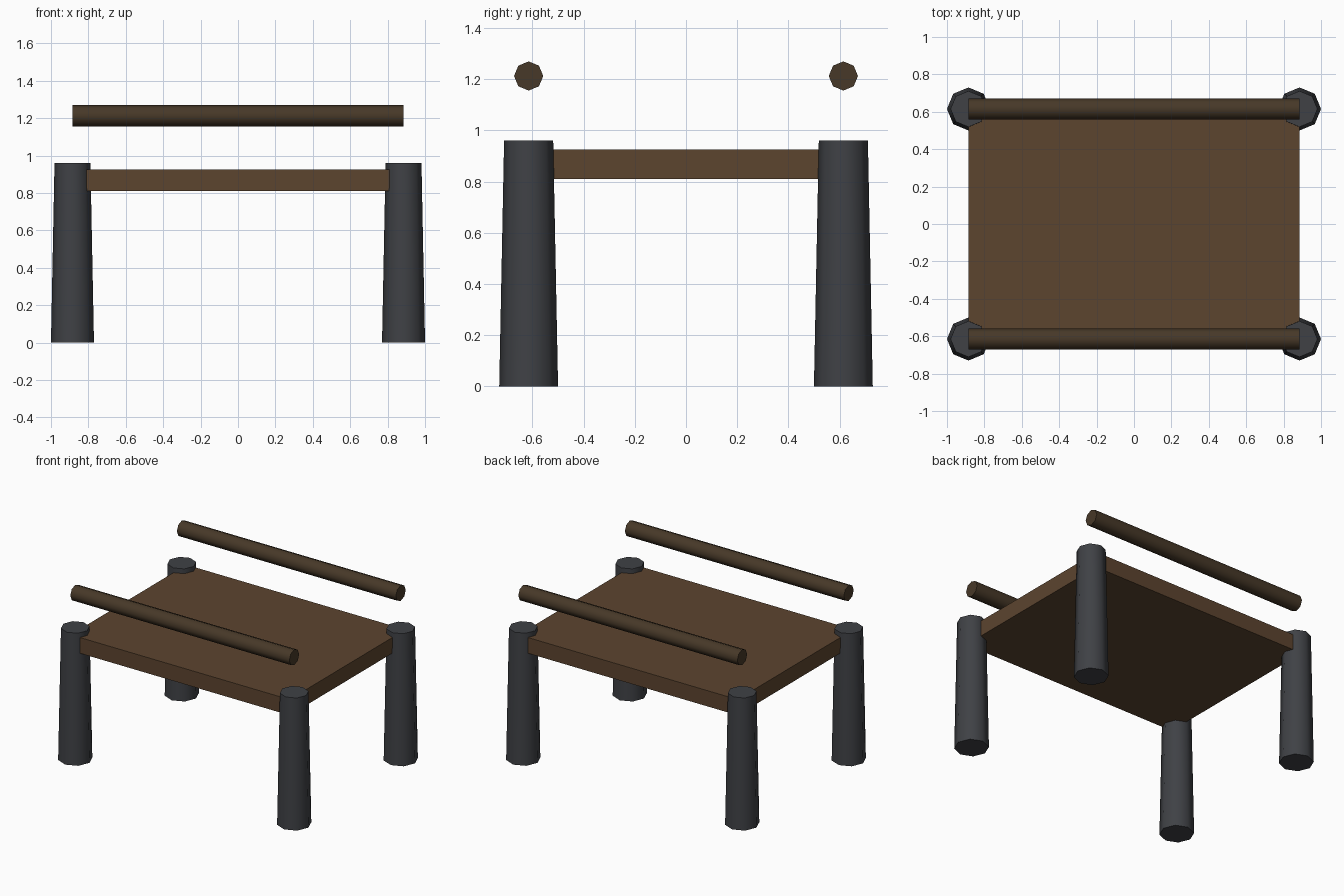
import bpy
from math import radians, pi

if "Cube" in bpy.data.objects:
    bpy.data.objects.remove(bpy.data.objects["Cube"])


def material(name, rgb):
    m = bpy.data.materials.new(name)
    m.diffuse_color = (*rgb, 1)
    m.use_nodes = True
    m.node_tree.nodes["Principled BSDF"].inputs["Base Color"].default_value = m.diffuse_color
    return m


STONE = material("dark_stone", (0.050, 0.053, 0.060))
PLANK = material("plank_wood", (0.107, 0.058, 0.028))
RAIL = material("rail_wood", (0.063, 0.040, 0.021))

X, Y = 0.885, 0.615  # post and rail centre lines


def post(name, r1, r2, length, loc, mat, rot=(0, 0, 0)):
    """Eight-sided tapered post, smooth around and crisp at the ends."""
    bpy.ops.mesh.primitive_cone_add(vertices=8, radius1=r1, radius2=r2,
                                    depth=length, location=loc, rotation=rot)
    ob = bpy.context.object
    ob.name = name
    ob.data.materials.append(mat)
    bpy.ops.object.shade_smooth_by_angle(angle=radians(60))
    return ob


# Deck slab
bpy.ops.mesh.primitive_cube_add(size=1, location=(0, 0, 0.868))
deck = bpy.context.object
deck.name = "deck"
deck.scale = (2 * X, 1.338, 0.115)
bpy.ops.object.transform_apply(location=False, rotation=False, scale=True)
deck.data.materials.append(PLANK)

for sy, side in ((-1, "front"), (1, "back")):
    # Floating hand rail
    post(side + "_rail", 0.057, 0.057, 2 * X, (0, sy * Y, 1.213), RAIL, (0, pi / 2, 0))
    # Corner posts
    for sx, end in ((-1, "left"), (1, "right")):
        post(f"{side}_{end}_post", 0.115, 0.096, 0.96, (sx * X, sy * Y, 0.48), STONE)
